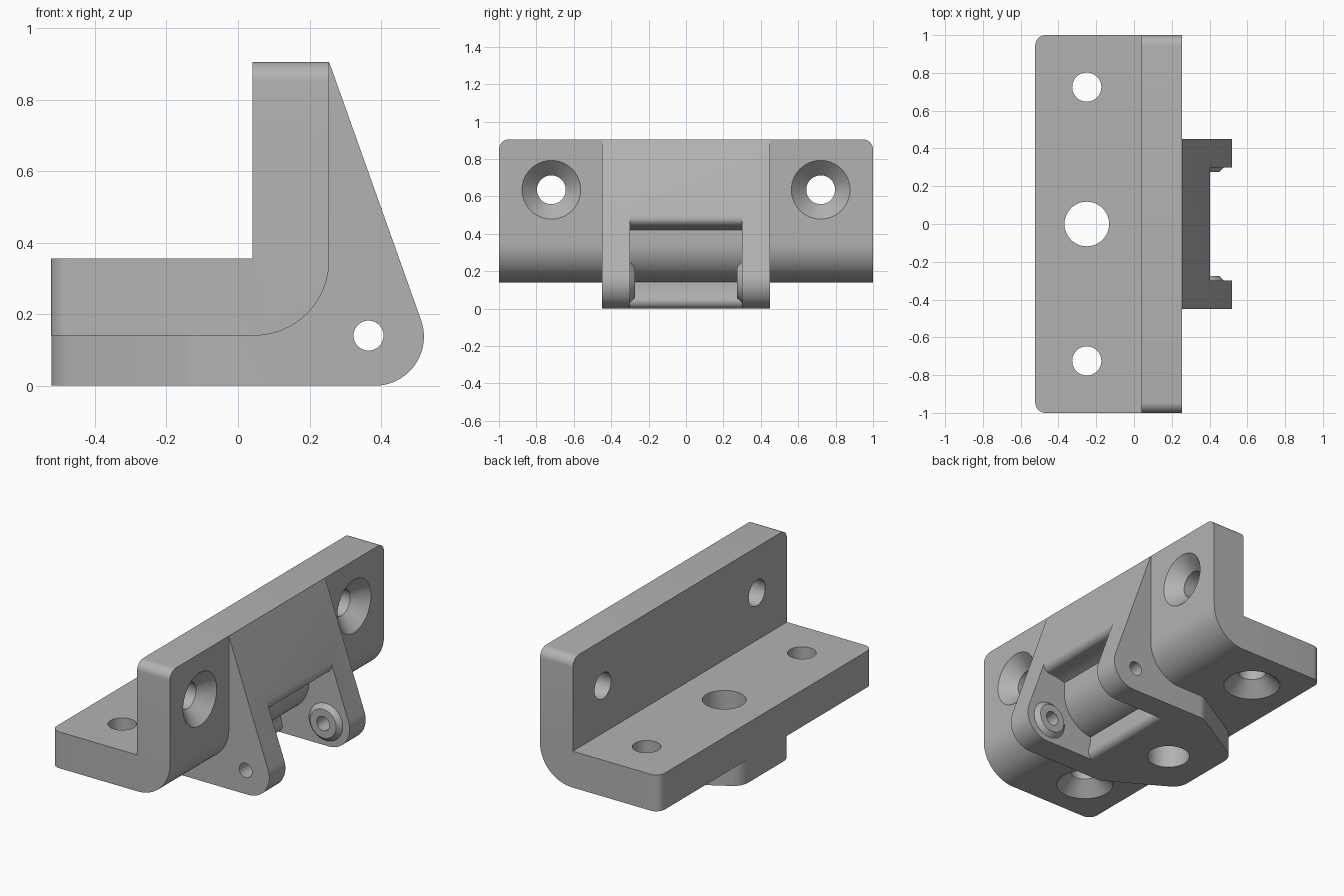
import bpy, bmesh, math
from mathutils import Vector

if "Cube" in bpy.data.objects:
    bpy.data.objects.remove(bpy.data.objects["Cube"])

metal = bpy.data.materials.new("grey metal")
metal.diffuse_color = (0.45, 0.45, 0.45, 1)
metal.use_nodes = True
metal.node_tree.nodes["Principled BSDF"].inputs["Base Color"].default_value = metal.diffuse_color


def arc(cx, cy, r, a0, a1, n):
    """Points on an arc, angles in degrees."""
    out = []
    for i in range(n + 1):
        a = math.radians(a0 + (a1 - a0) * i / n)
        out.append((cx + r * math.cos(a), cy + r * math.sin(a)))
    return out


def finish(bm, name):
    bmesh.ops.recalc_face_normals(bm, faces=bm.faces[:])
    me = bpy.data.meshes.new(name)
    bm.to_mesh(me)
    bm.free()
    me.materials.append(metal)
    ob = bpy.data.objects.new(name, me)
    bpy.context.collection.objects.link(ob)
    return ob


def prism(name, pts, axis, lo, hi, bevel_rule=None):
    """Extrude a closed outline along y (x,z points) or z (x,y points)."""
    bm = bmesh.new()
    place = (lambda p, t: (p[0], t, p[1])) if axis == "y" else (lambda p, t: (p[0], p[1], t))
    rings = [[bm.verts.new(place(p, t)) for p in pts] for t in (lo, hi)]
    n = len(pts)
    for ring in rings:
        bm.faces.new(ring)
    for i in range(n):
        j = (i + 1) % n
        bm.faces.new((rings[0][i], rings[0][j], rings[1][j], rings[1][i]))
    bmesh.ops.recalc_face_normals(bm, faces=bm.faces[:])
    if bevel_rule:
        edges = [e for e in bm.edges if bevel_rule(*[v.co for v in e.verts])]
        bmesh.ops.bevel(bm, geom=edges, offset=0.055, segments=8, profile=0.5, affect="EDGES")
    return finish(bm, name)


def lathe(name, profile, centre, direction, n=48):
    """Solid of revolution from (radius, distance) pairs along a direction."""
    bm = bmesh.new()
    d = Vector(direction)
    u = d.orthogonal().normalized()
    v = d.cross(u)
    rings = []
    for r, t in profile:
        rings.append([bm.verts.new(Vector(centre) + d * t + r * (u * math.cos(a) + v * math.sin(a)))
                      for a in (2 * math.pi * i / n for i in range(n))])
    bm.faces.new(rings[0])
    bm.faces.new(rings[-1])
    for a, b in zip(rings, rings[1:]):
        for i in range(n):
            j = (i + 1) % n
            bm.faces.new((a[i], a[j], b[j], b[i]))
    return finish(bm, name)


def combine(ob, other, operation):
    """Apply a boolean and discard the helper."""
    mod = ob.modifiers.new("bool", "BOOLEAN")
    mod.operation = operation
    mod.solver = "EXACT"
    mod.object = other
    bpy.context.view_layer.objects.active = ob
    bpy.ops.object.modifier_apply(modifier=mod.name)
    bpy.data.objects.remove(other)


# L-shaped bracket with a rounded outer bend and rounded end corners
outline = [(-0.523, 0.14)] + arc(0.045, 0.35, 0.21, -90, 0, 16)
outline += [(0.255, 0.905), (0.04, 0.905), (0.04, 0.355), (-0.523, 0.355)]


def end_corner(a, b):
    at_end = abs(a.y) > 0.99 and abs(a.y - b.y) < 0.01
    return at_end and ((a.x < -0.51 and b.x < -0.51) or (a.z > 0.9 and b.z > 0.9))


bracket = prism("hinge_bracket", outline, "y", -1, 1, end_corner)

# Central hinge block: sloped front, rounded nose
TILT = 19.6
side = [(-0.522, 0.0)] + arc(0.383, 0.137, 0.137, -90, TILT, 20)
side += [(0.2555, 0.9035), (0.2, 0.8), (0.2, 0.35), (0.03, 0.2), (-0.522, 0.2)]
block = prism("hinge_block", side, "y", -0.45, 0.45)

# Block tapers toward the back, with softened corners
R = 0.1
slant = math.atan2(0.23, 0.392)
deg = math.degrees(slant)
t_end = R * math.tan((math.pi / 2 - slant) / 2)
t_bend = R * math.tan(slant / 2)
half = [(0.8, 0.45)]
half += arc(-0.13 + t_bend, 0.45 - R, R, 90, 90 + deg, 6)
half += arc(-0.522 + R, 0.22 - t_end, R, 90 + deg, 180, 10)
plan = half + [(x, -y) for x, y in reversed(half)]
combine(block, prism("taper_cutter", plan, "z", -0.5, 1.5), "INTERSECT")

# Pocket between the ears: round hollow with filleted lips
PX, PZ, PR, F = 0.365, 0.14, 0.30, 0.04
low = Vector((PX - math.sqrt((PR + F) ** 2 - (PZ - F) ** 2), F))
a = math.radians(TILT)
normal = Vector((math.cos(a), math.sin(a)))
along = Vector((math.sin(a), -math.cos(a)))
start = Vector((0.255, 0.905)) - normal * F
w = start - Vector((PX, PZ))
b = w.dot(along)
top = start + along * (-b - math.sqrt(b * b - w.dot(w) + (PR + F) ** 2))
ang_low = math.degrees(math.atan2(low.y - PZ, low.x - PX)) % 360
ang_top = math.degrees(math.atan2(top.y - PZ, top.x - PX)) % 360
pocket = arc(low.x, low.y, F, -90, ang_low - 180, 8)
pocket += arc(PX, PZ, PR, ang_low, ang_top, 32)[1:-1]
pocket += arc(top.x, top.y, F, ang_top - 180, TILT, 8)
pocket += [(0.9, 0.6), (0.9, -0.2), (low.x, -0.2)]
combine(block, prism("pocket_cutter", pocket, "y", -0.3, 0.3), "DIFFERENCE")

# Chamfered bosses on the inner faces of the ears
for s in (-1, 1):
    boss = lathe("pin_boss", [(0.11, 0.03), (0.11, 0.0), (0.085, -0.026)],
                 (PX, 0.3 * s, PZ), (0, s, 0))
    combine(block, boss, "UNION")

combine(bracket, block, "UNION")

# Countersunk screw holes in the wall and the base, mirrored
sink = [(0.177, 0.02), (0.077, -0.08), (0.077, -0.3)]
for s in (-1, 1):
    combine(bracket, lathe("wall_hole", sink, (0.255, 0.72 * s, 0.635), (1, 0, 0)), "DIFFERENCE")
    combine(bracket, lathe("base_hole", sink, (-0.25, 0.725 * s, 0.14), (0, 0, -1)), "DIFFERENCE")

# Large centre hole and the hinge pin hole
combine(bracket, lathe("centre_hole", [(0.118, -0.2), (0.118, 0.6)], (-0.25, 0, 0), (0, 0, 1)), "DIFFERENCE")
combine(bracket, lathe("pin_hole", [(0.042, -0.7), (0.042, 0.7)], (PX, 0, PZ), (0, 1, 0), 32), "DIFFERENCE")

bpy.ops.object.select_all(action="DESELECT")
bracket.select_set(True)
bpy.context.view_layer.objects.active = bracket
bpy.ops.object.shade_smooth_by_angle(angle=math.radians(25))
